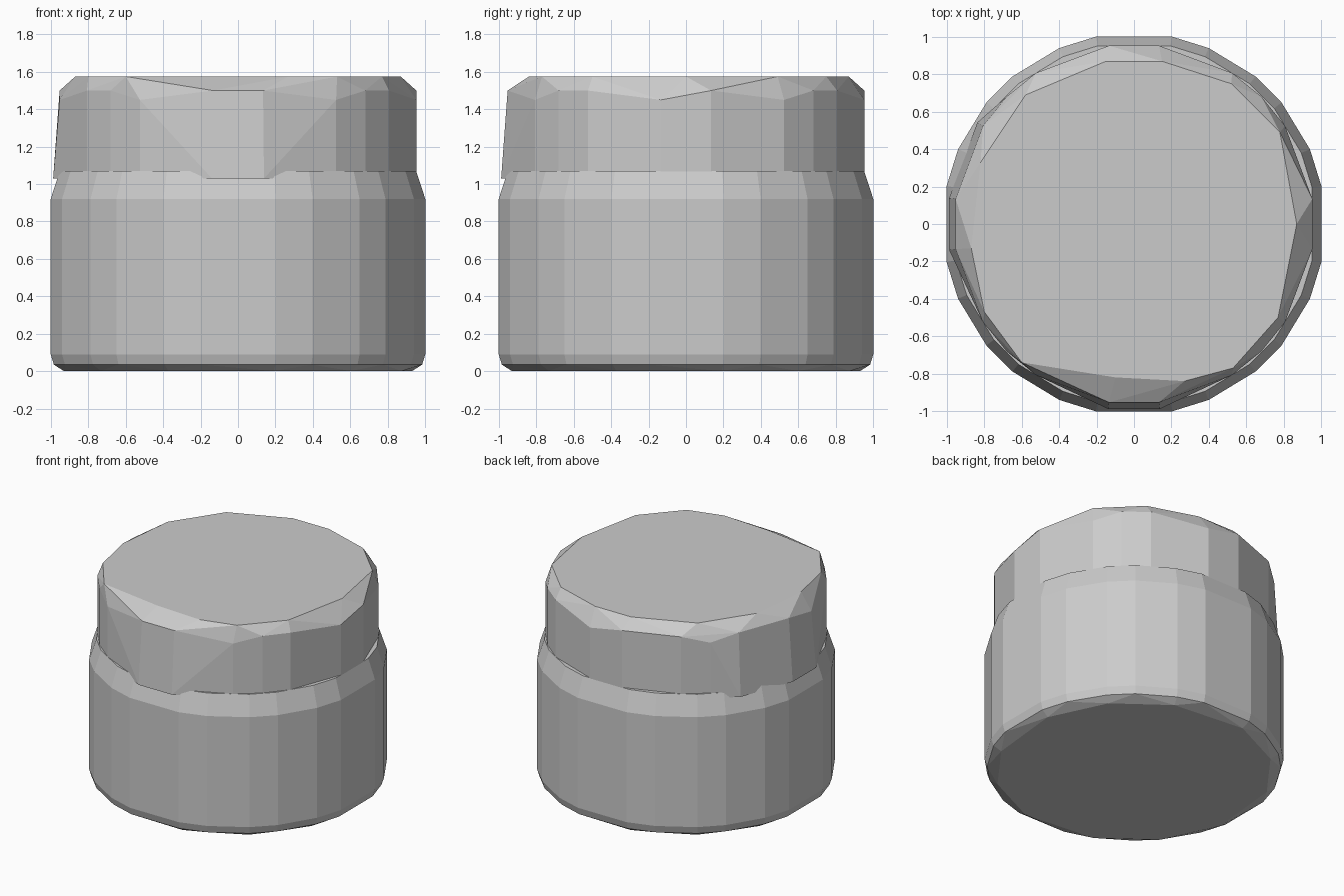
import bpy, bmesh, math
from math import sin, cos, radians

if "Cube" in bpy.data.objects:
    bpy.data.objects.remove(bpy.data.objects["Cube"], do_unlink=True)

# One plain grey for the whole jar
grey = bpy.data.materials.new("plain grey")
grey.use_nodes = True
colour = (0.6, 0.6, 0.6, 1)
grey.diffuse_color = colour
grey.node_tree.nodes["Principled BSDF"].inputs["Base Color"].default_value = colour

# Paired facets, repeated in every quarter turn
QUARTER = (11.5, 23, 39.5, 50.5, 67, 78.5)
BODY_ANGLES = [q + 90 * k for k in range(4) for q in QUARTER]
LID_ANGLES = [q + 90 * k for k in range(4) for q in (8, 33, 45, 57, 82)]


def ring(angles, radius, z):
    return [(radius * cos(radians(a)), radius * sin(radians(a)), z) for a in angles]


def faceted_part(name, points):
    """Wrap a set of rings in a flat-shaded convex shell."""
    bm = bmesh.new()
    for p in points:
        bm.verts.new(p)
    result = bmesh.ops.convex_hull(bm, input=bm.verts)
    loose = {v for v in result["geom_interior"] if isinstance(v, bmesh.types.BMVert)}
    bmesh.ops.delete(bm, geom=list(loose), context='VERTS')
    bmesh.ops.recalc_face_normals(bm, faces=bm.faces)
    mesh = bpy.data.meshes.new(name)
    bm.to_mesh(mesh)
    bm.free()
    mesh.materials.append(grey)
    obj = bpy.data.objects.new(name, mesh)
    bpy.context.collection.objects.link(obj)
    return obj


# Body: bevelled foot, straight wall, sloping shoulder
body = ring(BODY_ANGLES[::2], 0.95, 0.0)
body += ring(BODY_ANGLES, 1.005, 0.035)
body += ring(BODY_ANGLES, 1.022, 0.09)
body += ring(BODY_ANGLES, 1.022, 0.92)
body += ring(BODY_ANGLES, 0.972, 1.07)
faceted_part("jar_body", body)

# Lid: wall flares out at the foot on the right and front sides
lid = []
for i, a in enumerate(LID_ANGLES):
    flare = 0.035 if 140 < a < 200 or 255 < a < 280 else 0
    lid += ring([a], 0.963 + flare, 1.03)
    lid += ring([a], 0.963, 1.45 + 0.05 * (i % 3 != 1))

# Uneven flat top
top = [(0.15, 0.87), (-0.15, 0.87), (-0.58, 0.69), (-0.82, 0.33), (-0.87, -0.13),
       (-0.80, -0.47), (-0.60, -0.74), (-0.10, -0.82), (0.27, -0.84), (0.53, -0.77),
       (0.77, -0.50), (0.87, 0.0), (0.78, 0.49), (0.52, 0.75)]
lid += [(x, y, 1.575) for x, y in top]
faceted_part("jar_lid", lid)
